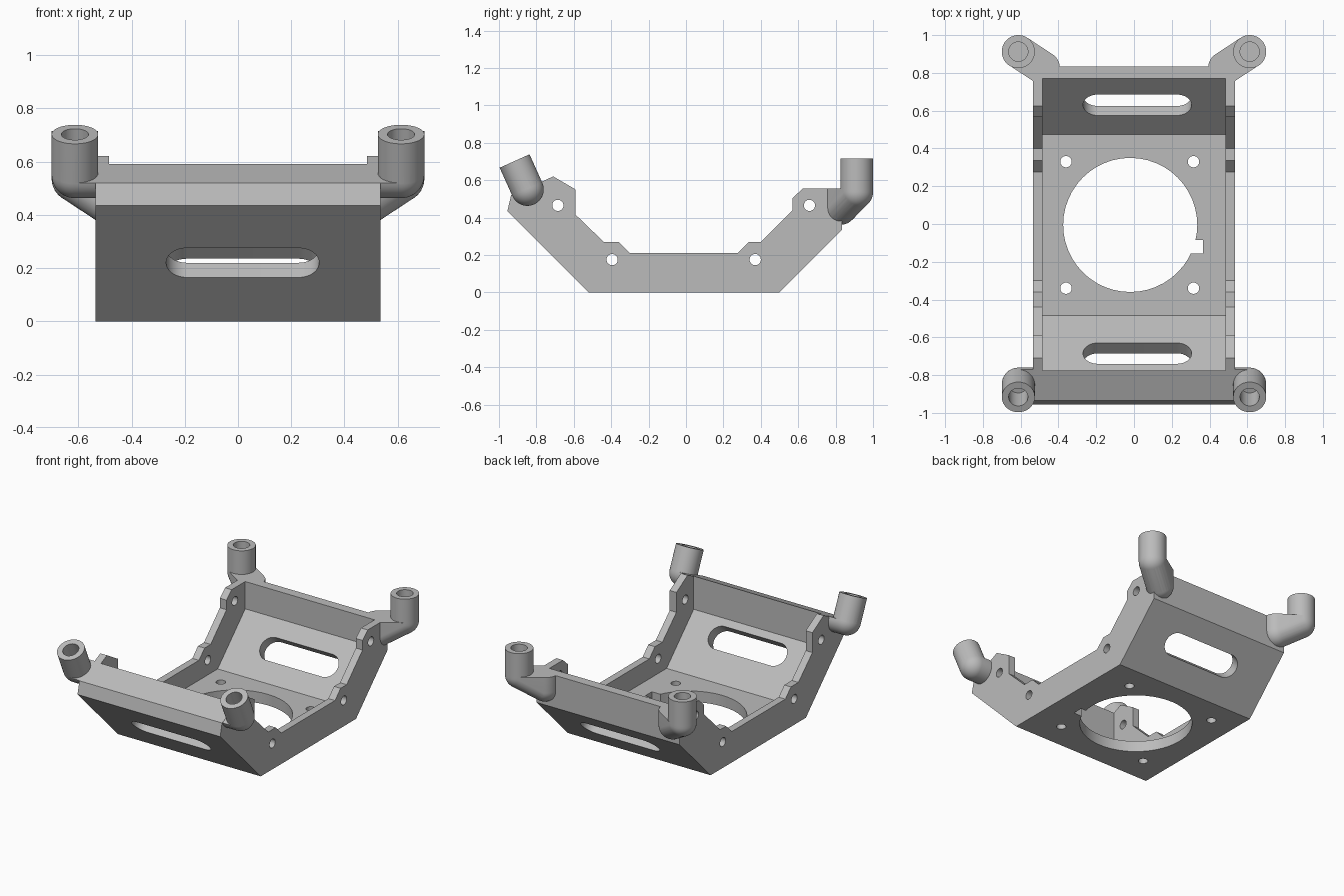
import bpy, bmesh, math
from mathutils import Vector

if "Cube" in bpy.data.objects:
    bpy.data.objects.remove(bpy.data.objects["Cube"], do_unlink=True)

grey = bpy.data.materials.new("plain grey")
grey.use_nodes = True
GREY = (0.5, 0.5, 0.5, 1)
grey.diffuse_color = GREY
grey.node_tree.nodes["Principled BSDF"].inputs["Base Color"].default_value = GREY

SEG = 48
R = 0.0875          # post radius
UP = Vector((0, 0, 1))


def make(name, bm):
    bmesh.ops.recalc_face_normals(bm, faces=bm.faces)
    mesh = bpy.data.meshes.new(name)
    bm.to_mesh(mesh)
    bm.free()
    ob = bpy.data.objects.new(name, mesh)
    bpy.context.collection.objects.link(ob)
    mesh.materials.append(grey)
    return ob


def prism(name, profile, half_width):
    """Side profile (y, z) extruded across x."""
    bm = bmesh.new()
    face = bm.faces.new([bm.verts.new((-half_width, y, z)) for y, z in profile])
    out = bmesh.ops.extrude_face_region(bm, geom=[face])["geom"]
    moved = [v for v in out if isinstance(v, bmesh.types.BMVert)]
    bmesh.ops.translate(bm, verts=moved, vec=(2 * half_width, 0, 0))
    return make(name, bm)


def hull(name, points):
    bm = bmesh.new()
    for p in points:
        bm.verts.new(p)
    bmesh.ops.remove_doubles(bm, verts=bm.verts, dist=1e-5)
    bmesh.ops.convex_hull(bm, input=bm.verts)
    bmesh.ops.delete(bm, geom=[v for v in bm.verts if not v.link_faces], context="VERTS")
    bmesh.ops.dissolve_limit(bm, angle_limit=0.005, verts=bm.verts, edges=bm.edges)
    return make(name, bm)


def ring(centre, axis, r, shift=0.0):
    q = UP.rotation_difference(axis)
    c = Vector(centre)
    return [c + q @ Vector((r * math.cos(a), r * math.sin(a), shift))
            for a in (2 * math.pi * i / SEG for i in range(SEG))]


def rod(centre, axis, r, low, high):
    return ring(centre, axis, r, low) + ring(centre, axis, r, high)


def cup(centre, axis, rim):
    """Half ball below the rim, opening along the axis."""
    pts = ring(centre, axis, R, rim)
    for k in range(12):
        a = k * math.pi / 24
        pts += ring(centre, axis, R * math.cos(a), -R * math.sin(a))
    return pts + [Vector(centre) - axis * R]


def combine(target, tool, operation):
    mod = target.modifiers.new("join", "BOOLEAN")
    mod.operation, mod.solver, mod.object = operation, "EXACT", tool
    bpy.context.view_layer.update()
    graph = bpy.context.evaluated_depsgraph_get()
    mesh = bpy.data.meshes.new_from_object(target.evaluated_get(graph))
    target.modifiers.clear()
    target.data = mesh
    bpy.data.objects.remove(tool, do_unlink=True)


# Cradle outline, with notched side plates and front and rear lips
frame = prism("cradle_frame", [
    (-0.52, 0), (0.5, 0), (0.835, 0.335), (0.835, 0.555), (0.625, 0.555),
    (0.57, 0.505), (0.57, 0.44), (0.4, 0.27), (0.335, 0.27), (0.275, 0.21),
    (-0.3, 0.21), (-0.36, 0.27), (-0.44, 0.27), (-0.59, 0.415), (-0.59, 0.55),
    (-0.71, 0.62), (-0.775, 0.59), (-0.935, 0.52), (-0.955, 0.435)], 0.535)

# Corner arms and posts
lean = Vector((0, -0.41, 0.912)).normalized()
wells = []
for s in (-1, 1):
    rear, front = (s * 0.6125, 0.9125, 0.536), (s * 0.6125, -0.848, 0.55)
    arms = [
        (rear, (s * 0.48, 0.826, 0.449), UP, 0.019, 0.106, 0.179),
        (front, (s * 0.48, -0.848, 0.55), lean, 0.006, 0.006, 0.167)]
    for outer, inner, axis, rim, inner_rim, top in arms:
        combine(frame, hull("arm", cup(outer, axis, rim) + cup(inner, axis, inner_rim)), "UNION")
        combine(frame, hull("post", rod(outer, axis, R, rim - 0.004, top)), "UNION")
        wells.append(rod(outer, axis, 0.051, 0.0, top + 0.05))

# Open channel between the side plates
combine(frame, prism("channel", [
    (-0.485, 0.075), (0.475, 0.075), (0.77, 0.37), (0.77, 0.9),
    (-0.775, 0.9), (-0.775, 0.365)], 0.485), "DIFFERENCE")

# Post wells, round floor opening with its key notch, floor screw holes
cuts = wells
cuts.append(rod((-0.02, -0.005, 0), UP, 0.355, -0.1, 0.15))
cuts.append([Vector((x, y, z)) for x in (0.2, 0.365) for y in (-0.155, -0.085) for z in (-0.1, 0.15)])
cuts += [rod((x, y, 0), UP, 0.03, -0.1, 0.15) for x in (-0.36, 0.315) for y in (-0.34, 0.33)]

# Side screw holes
side = Vector((1, 0, 0))
cuts += [rod((0, y, z), side, 0.03, -0.8, 0.8)
         for y, z in ((-0.685, 0.465), (-0.395, 0.175), (0.37, 0.175), (0.66, 0.465))]

# Long slots through the sloping walls
for y, z, d in ((-0.74, 0.22, -1), (0.68, 0.18, 1)):
    out = Vector((0, d, -1)).normalized()
    cuts.append([p for x in (-0.192, 0.227) for p in rod((x, y, z), out, 0.078, -0.13, 0.1)])

for points in cuts:
    combine(frame, hull("cutter", points), "DIFFERENCE")

bpy.ops.object.select_all(action="DESELECT")
frame.select_set(True)
bpy.context.view_layer.objects.active = frame
bpy.ops.object.shade_smooth_by_angle(angle=math.radians(30))
